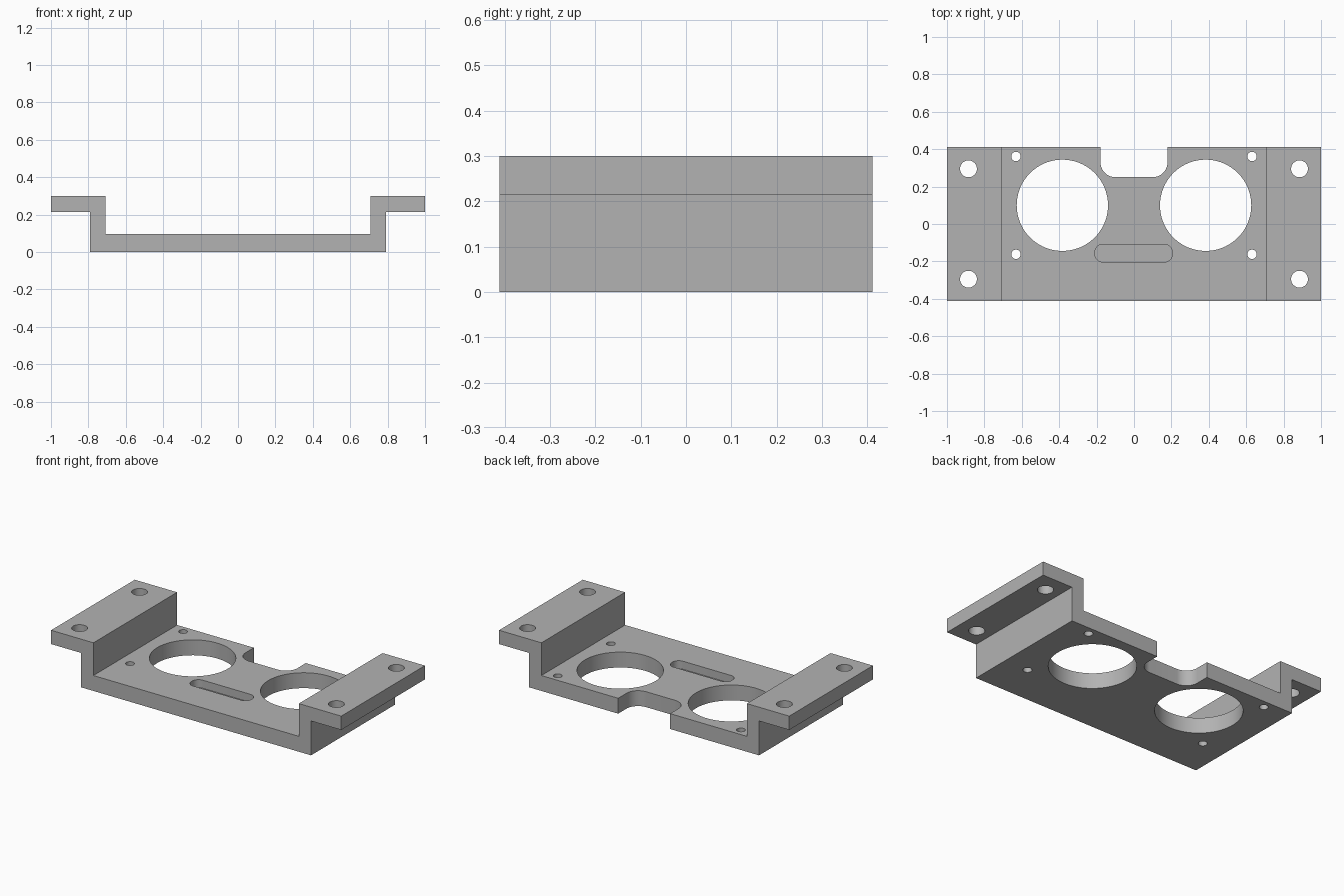
import bpy, bmesh
from math import cos, sin, pi, radians

cube = bpy.data.objects.get("Cube")
if cube:
    bpy.data.objects.remove(cube, do_unlink=True)

HALF_Y = 0.412
PLATE = 0.096      # thickness of the centre plate
FLANGE = 0.214     # underside of the side flanges
TOP = 0.30

grey = bpy.data.materials.new("Satin grey")
grey.use_nodes = True
colour = (0.45, 0.45, 0.45, 1)
grey.diffuse_color = colour
grey.node_tree.nodes["Principled BSDF"].inputs["Base Color"].default_value = colour


def extrude(bm, points, offset):
    """Fill a closed outline and extrude it into a solid."""
    face = bm.faces.new([bm.verts.new(p) for p in points])
    result = bmesh.ops.extrude_face_region(bm, geom=[face])
    verts = [v for v in result["geom"] if isinstance(v, bmesh.types.BMVert)]
    bmesh.ops.translate(bm, verts=verts, vec=offset)


def make_object(name, bm):
    bmesh.ops.recalc_face_normals(bm, faces=bm.faces)
    mesh = bpy.data.meshes.new(name)
    bm.to_mesh(mesh)
    bm.free()
    mesh.materials.append(grey)
    obj = bpy.data.objects.new(name, mesh)
    bpy.context.collection.objects.link(obj)
    return obj


def hole(bm, x, y, r, z0=-0.1, z1=0.5, dx=0, dy=0, steps=16):
    """Cutter with round corners; dx and dy stretch a circle into a slot."""
    points = []
    corners = ((1, 1), (-1, 1), (-1, -1), (1, -1))
    for quarter, (sx, sy) in enumerate(corners):
        last = steps + (1 if dx or dy else 0)
        for i in range(last):
            a = (quarter + i / steps) * pi / 2
            points.append((x + sx * dx + r * cos(a), y + sy * dy + r * sin(a), z0))
    extrude(bm, points, (0, 0, z1 - z0))


# Folded bracket profile, mirrored and extruded along y
half = [(0.792, 0), (0.792, FLANGE), (1, FLANGE), (1, TOP), (0.708, TOP), (0.708, PLATE)]
profile = half + [(-x, z) for x, z in reversed(half)]
bm = bmesh.new()
extrude(bm, [(x, -HALF_Y, z) for x, z in profile], (0, 2 * HALF_Y, 0))
bracket = make_object("mounting_bracket", bm)

# Cutters: round openings, screw holes, rear notch and blind slot
bm = bmesh.new()
for side in (-1, 1):
    hole(bm, side * 0.383, 0.1, 0.244, steps=24)
    for y in (-0.295, 0.295):
        hole(bm, side * 0.885, y, 0.045)
    for y in (-0.162, 0.361):
        hole(bm, side * 0.631, y, 0.025)
hole(bm, 0, 0.45, 0.08, dx=0.099, dy=0.12)
hole(bm, -0.002, -0.156, 0.042, z0=PLATE - 0.05, dx=0.165, dy=0.005)
cutter = make_object("hole_cutters", bm)
cutter.hide_render = True

cut = bracket.modifiers.new("Holes", "BOOLEAN")
cut.operation = "DIFFERENCE"
cut.solver = "EXACT"
cut.object = cutter

# Apply the cut, then smooth the hole walls while keeping edges sharp
bpy.ops.object.select_all(action="DESELECT")
bracket.select_set(True)
bpy.context.view_layer.objects.active = bracket
bpy.ops.object.modifier_apply(modifier=cut.name)
bpy.data.objects.remove(cutter, do_unlink=True)
bpy.ops.object.shade_smooth_by_angle(angle=radians(30))
